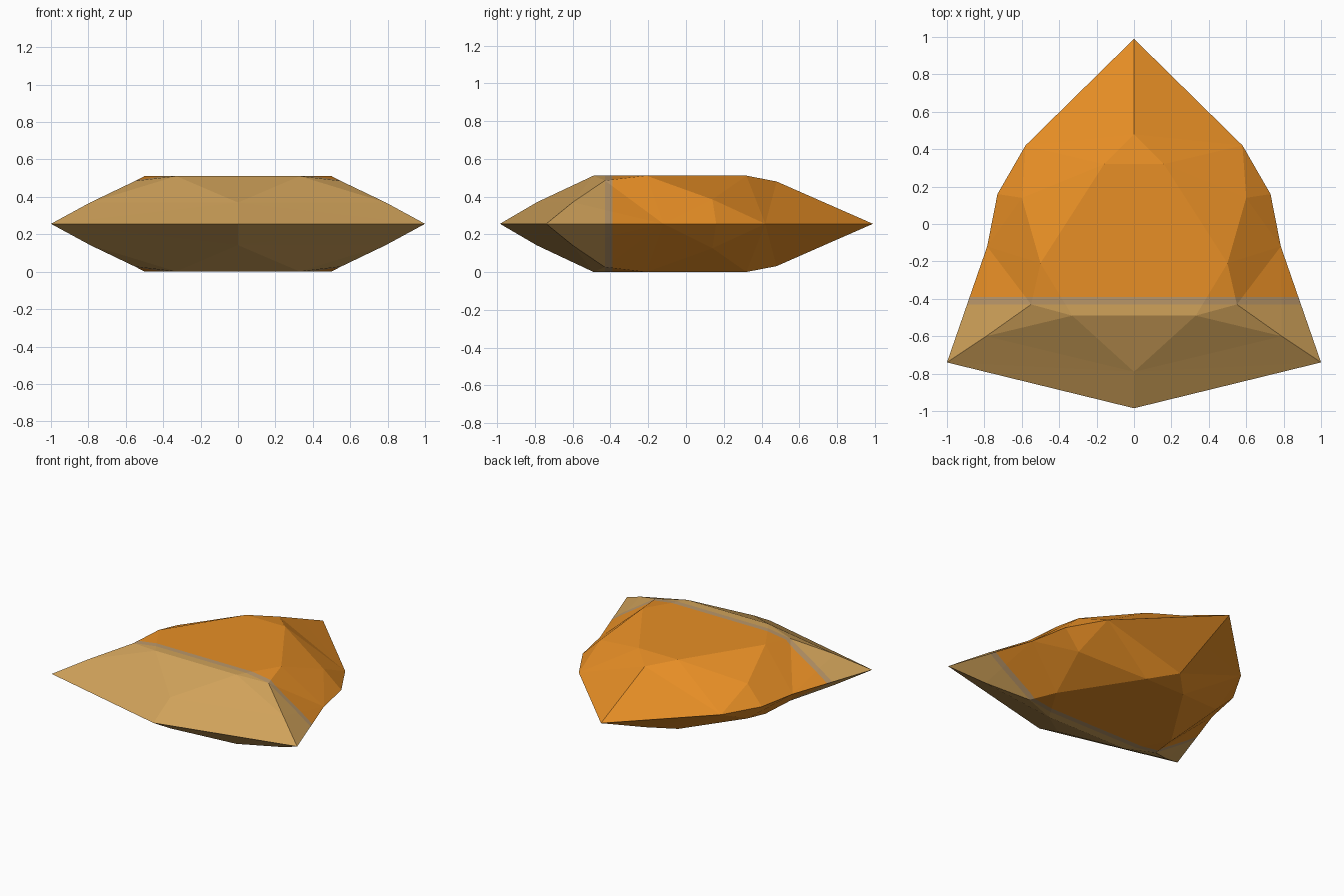
import bpy, bmesh

if "Cube" in bpy.data.objects:
    bpy.data.objects.remove(bpy.data.objects["Cube"])

MID = 0.256  # height of the sharp rim; the gem mirrors above and below it

# quarter of the faceted shell: right side, upper half
P = {
    'A': (0, .99, MID), 'B': (.58, .42, MID), 'C': (.73, .16, MID),
    'D': (.785, -.12, MID), 'E': (1, -.74, MID), 'F': (0, -.985, MID),
    'G': (0, -.79, .37), 'H': (.79, -.60, .37), 'I': (.33, -.49, .511),
    'J': (.55, -.43, .485), 'K': (.50, -.21, .511), 'L': (.60, .14, .385),
    'M': (.16, .32, .511), 'N': (0, .48, .48), 'P': (0, .73, .37),
    'O': (0, -.49, .511), 'T': (0, .32, .511),
}
FACES = "FEG GEH GHI GIO HJI OIKMT IJK EDH HDJ JDK KDL DCL CBL KLM LBM MBN NBP BAP MNT".split()

bm = bmesh.new()
for sx in (1, -1):
    for sz in (1, -1):
        verts = {k: bm.verts.new((x * sx, y, MID + (z - MID) * sz))
                 for k, (x, y, z) in P.items()}
        for f in FACES:
            bm.faces.new([verts[k] for k in f])
bmesh.ops.remove_doubles(bm, verts=bm.verts, dist=0.001)

# cut the colour band edges across the body
for y in (-.39, -.43):
    bmesh.ops.bisect_plane(bm, geom=bm.verts[:] + bm.edges[:] + bm.faces[:],
                           dist=0.0005, plane_co=(0, y, 0), plane_no=(0, 1, 0))
bmesh.ops.recalc_face_normals(bm, faces=bm.faces)

# colour by distance from the front
for f in bm.faces:
    y = f.calc_center_median().y
    f.material_index = 0 if y > -.39 else 1 if y > -.43 else 2
    f.smooth = False

mesh = bpy.data.meshes.new("faceted_body")
bm.to_mesh(mesh)
bm.free()
for name, col in (("orange", (.807, .275, .019, 1)),
                  ("grey_tan", (.485, .305, .141, 1)),
                  ("tan", (.631, .361, .102, 1))):
    m = bpy.data.materials.new(name)
    m.diffuse_color = col
    m.use_nodes = True
    m.node_tree.nodes["Principled BSDF"].inputs["Base Color"].default_value = m.diffuse_color
    mesh.materials.append(m)
obj = bpy.data.objects.new("faceted_body", mesh)
bpy.context.collection.objects.link(obj)
